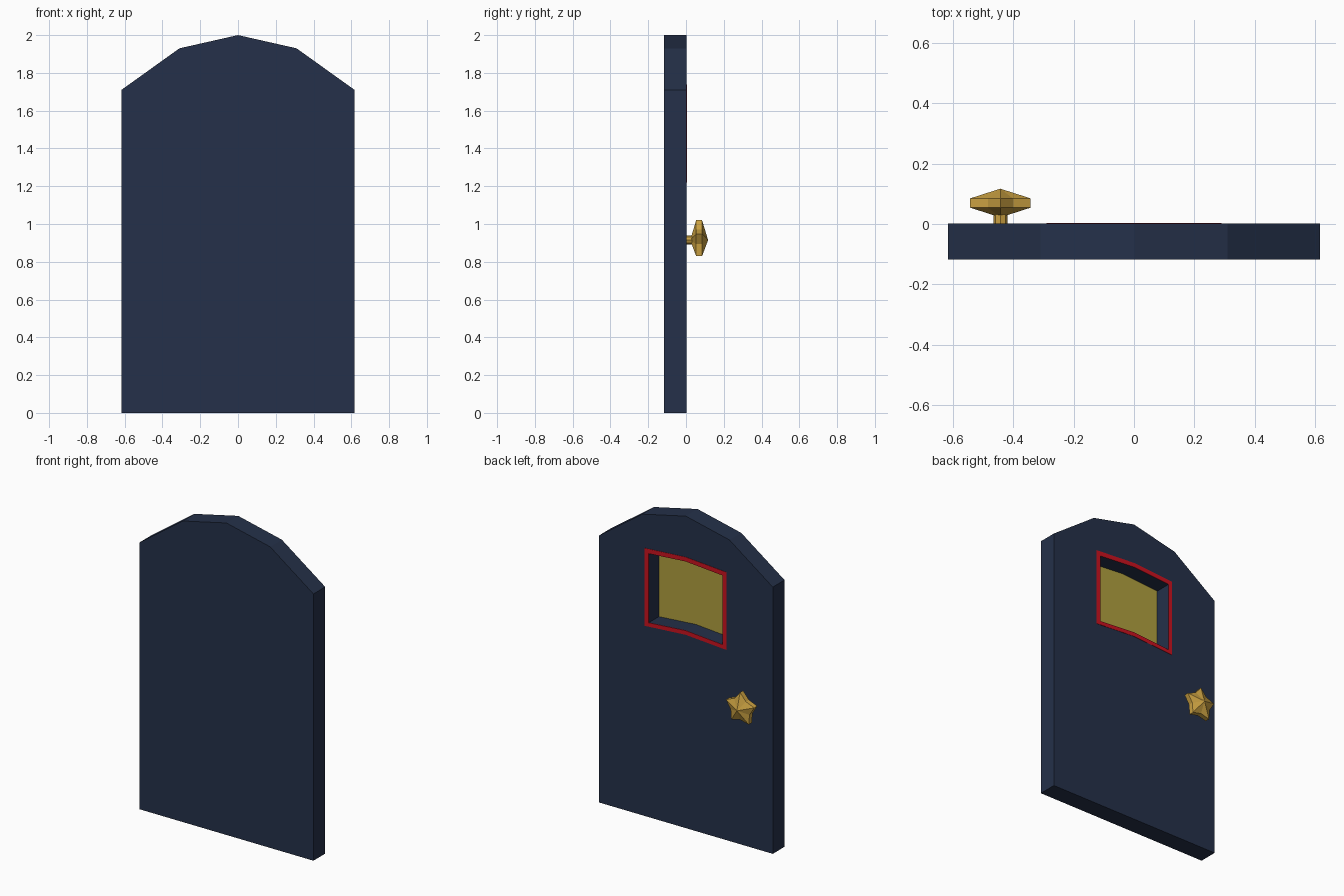
import bpy, bmesh, math

if "Cube" in bpy.data.objects:
    bpy.data.objects.remove(bpy.data.objects["Cube"])

def material(name, rgb):
    m = bpy.data.materials.new(name)
    m.diffuse_color = (*rgb, 1)
    m.use_nodes = True
    m.node_tree.nodes["Principled BSDF"].inputs["Base Color"].default_value = m.diffuse_color
    return m

navy = material("navy", (0.018, 0.030, 0.067))
red = material("red", (0.60, 0.006, 0.014))
yellow = material("yellow", (0.44, 0.35, 0.05))
gold = material("gold", (0.60, 0.36, 0.055))

def finish(name, bm, mat):
    bmesh.ops.recalc_face_normals(bm, faces=bm.faces)
    me = bpy.data.meshes.new(name)
    bm.to_mesh(me)
    bm.free()
    me.materials.append(mat)
    ob = bpy.data.objects.new(name, me)
    bpy.context.collection.objects.link(ob)
    return ob

def loft(name, loops, mat, caps=True, closed=False):
    """Bridge equal-length loops of points; cap the ends or join last to first."""
    bm = bmesh.new()
    rings = [[bm.verts.new(p) for p in loop] for loop in loops]
    n = len(rings[0])
    pairs = list(zip(rings, rings[1:])) + ([(rings[-1], rings[0])] if closed else [])
    for a, b in pairs:
        for i in range(n):
            j = (i + 1) % n
            bm.faces.new((a[i], a[j], b[j], b[i]))
    if caps:
        bm.faces.new(rings[0])
        bm.faces.new(rings[-1])
    return finish(name, bm, mat)

def at(profile, y):
    return [(x, y, z) for x, z in profile]

def window(w, z0, z1, rise=0.02):
    return [(-w, z0), (0, z0 + rise), (w, z0), (w, z1), (0, z1 + rise), (-w, z1)]

BACK, FRONT = 0.002, -0.117
outer, inner = window(0.29, 1.22, 1.718), window(0.262, 1.247, 1.69)

# Arched door slab with a deep window recess on the back
arch = [(-0.617, 0), (0.617, 0), (0.617, 1.71), (0.31, 1.93),
        (0, 2), (-0.31, 1.93), (-0.617, 1.71)]
door = loft("door", [at(arch, FRONT), at(arch, BACK)], navy)
cutter = loft("window_cutter", [at(inner, -0.104), at(inner, 0.1)], navy)
cutter.hide_render = True
cutter.hide_viewport = True
cut = door.modifiers.new("window_recess", 'BOOLEAN')
cut.operation = 'DIFFERENCE'
cut.solver = 'EXACT'
cut.object = cutter

# Window pane and flat red frame
loft("window_pane", [at(inner, -0.104), at(inner, -0.100)], yellow)
loft("window_frame", [at(outer, BACK - 0.001), at(outer, BACK + 0.002),
                      at(inner, BACK + 0.002), at(inner, BACK - 0.001)],
     red, caps=False, closed=True)

# Star-shaped door knob with pointed faces
KX, KZ = -0.443, 0.915
star = []
for i in range(10):
    r = 0.105 if i % 2 == 0 else 0.07
    a = math.radians(36 * i)
    star.append((KX + r * math.sin(a), KZ + r * math.cos(a)))
bm = bmesh.new()
rings = [[bm.verts.new(p) for p in at(star, y)] for y in (0.054, 0.085)]
tips = [bm.verts.new((KX, y, KZ)) for y in (0.022, 0.117)]
for i in range(10):
    j = (i + 1) % 10
    bm.faces.new((rings[0][i], rings[0][j], rings[1][j], rings[1][i]))
    for ring, tip in zip(rings, tips):
        bm.faces.new((ring[i], ring[j], tip))
finish("star_knob", bm, gold)

# Knob stem
stem = [(KX + 0.023 * math.cos(math.radians(45 * i)),
         KZ + 0.023 * math.sin(math.radians(45 * i))) for i in range(8)]
loft("knob_stem", [at(stem, -0.01), at(stem, 0.045)], gold)
